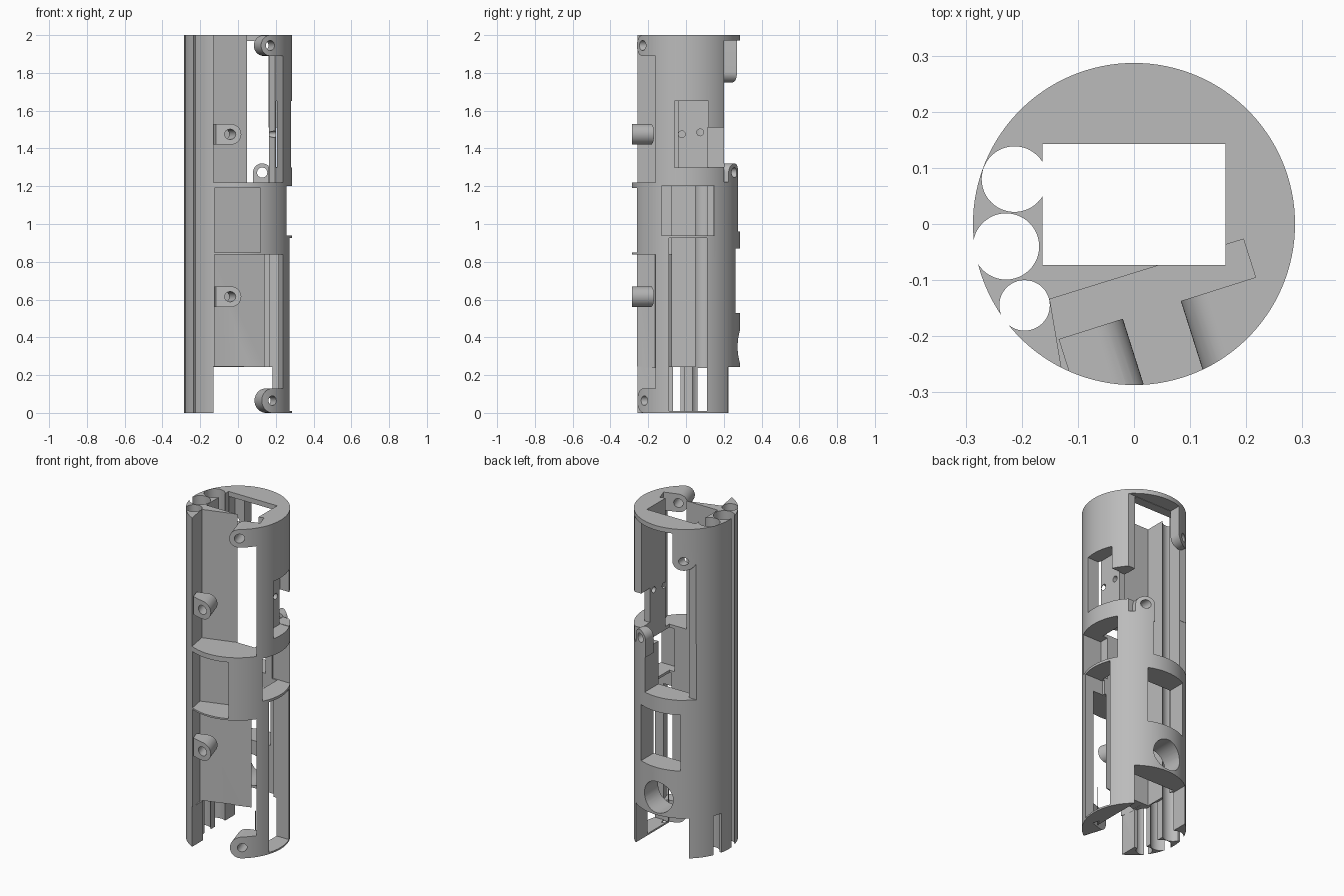
import bpy, bmesh
from math import sin, cos, pi, radians
from mathutils import Vector

R, H = 0.287, 2.0
TILT = radians(17.6)          # yaw of the front bay

cube = bpy.data.objects.get("Cube")
if cube:
    bpy.data.objects.remove(cube, do_unlink=True)

grey = bpy.data.materials.new("plain grey")
grey.use_nodes = True
COLOUR = (0.5, 0.5, 0.5, 1)
grey.diffuse_color = COLOUR
grey.node_tree.nodes["Principled BSDF"].inputs["Base Color"].default_value = COLOUR


def solid(name, ring, offset):
    """Closed prism: a ring of points swept along an offset."""
    bm = bmesh.new()
    face = bm.faces.new([bm.verts.new(p) for p in ring])
    ext = bmesh.ops.extrude_face_region(bm, geom=[face])
    verts = [v for v in ext["geom"] if isinstance(v, bmesh.types.BMVert)]
    bmesh.ops.translate(bm, verts=verts, vec=offset)
    bmesh.ops.recalc_face_normals(bm, faces=bm.faces)
    mesh = bpy.data.meshes.new(name)
    bm.to_mesh(mesh)
    bm.free()
    mesh.materials.append(grey)
    obj = bpy.data.objects.new(name, mesh)
    bpy.context.collection.objects.link(obj)
    return obj


def prism(points, z0, z1):
    return solid("cutter", [Vector((x, y, z0)) for x, y in points], Vector((0, 0, z1 - z0)))


def box(x0, x1, y0, y1, z0, z1):
    return prism([(x0, y0), (x1, y0), (x1, y1), (x0, y1)], z0, z1)


def rod(centre, radius, direction, sides=40, name="cutter"):
    direction = Vector(direction)
    turn = direction.to_track_quat('Z', 'Y')
    ring = [Vector(centre) + turn @ Vector((radius * cos(2 * pi * i / sides),
            radius * sin(2 * pi * i / sides), 0)) for i in range(sides)]
    return solid(name, ring, direction)


def combine(target, tool, operation='DIFFERENCE'):
    """Apply one boolean and drop the tool."""
    mod = target.modifiers.new("cut", 'BOOLEAN')
    mod.operation, mod.solver, mod.object = operation, 'EXACT', tool
    bpy.context.view_layer.update()
    deps = bpy.context.evaluated_depsgraph_get()
    mesh = bpy.data.meshes.new_from_object(target.evaluated_get(deps))
    target.modifiers.clear()
    target.data = mesh
    bpy.data.objects.remove(tool, do_unlink=True)


def rim_cylinder(name, z0=0.0, z1=H):
    return rod((0, 0, z0), R, (0, 0, z1 - z0), 128, name)


def lug(name, yaw, u, z, r, point, tail, depth, hole):
    """Round-ended screw tab facing outward, trimmed to the body radius."""
    t = Vector((cos(yaw), sin(yaw), 0))
    n = Vector((sin(yaw), -cos(yaw), 0))
    up = Vector((0, 0, 1))
    out = t * cos(point) + up * sin(point)
    side = up * cos(point) - t * sin(point)
    c = t * u + up * z + n * depth
    arc = [-pi / 2 + pi * i / 20 for i in range(21)]
    ring = [c + out * r * cos(a) + side * r * sin(a) for a in arc]
    ring += [c + side * r - out * tail, c - side * r - out * tail]
    obj = solid(name, ring, n * 0.3)
    combine(obj, rim_cylinder("trim", -0.1, H + 0.1), 'INTERSECT')
    combine(obj, rod(c - n * 0.1, hole, n * 0.6, 24))
    return obj


# Main tube with the battery bay and three wire channels
body = rim_cylinder("body")
LOW, HIGH = -0.1, H + 0.1
cuts = [box(-0.163, 0.163, -0.073, 0.143, LOW, HIGH)]
for x, y, r in [(-0.213, 0.08, 0.0585), (-0.228, -0.04, 0.059), (-0.195, -0.145, 0.045)]:
    cuts.append(rod((x, y, LOW), r, (0, 0, HIGH - LOW), 48))

# Front: tilted upper bay, middle window, tilted lower bay
cuts += [
    prism([(-0.15, -0.134), (0.195, -0.027), (0.286, -0.313), (0.2, -0.4), (-0.105, -0.4)], 1.22, HIGH),
    prism([(-0.141, -0.163), (0.12, -0.08), (0.12, -0.4), (-0.1, -0.4)], 0.848, 1.19),
    prism([(-0.141, -0.163), (0.204, -0.053), (0.286, -0.313), (0.2, -0.4), (-0.1, -0.4)], 0.24, 0.838),
]

# Open foot, with the first channel opened outward
cuts += [
    box(-0.177, 0.182, -0.15, 0.4, LOW, 0.242),
    prism([(-0.13, -0.1), (0.18, -0.1), (0.204, -0.053), (0.286, -0.313), (0.2, -0.4), (-0.13, -0.4)], LOW, 0.245),
    box(-0.4, -0.19, 0.06, 0.112, LOW, 0.238),
]

# Back: tall opening with a lower step, window, round port
cuts += [
    box(-0.161, 0.161, 0.1, 0.35, 1.22, 1.97),
    box(-0.3, 0.3, 0.2, 0.4, 1.222, 1.972),
    box(-0.16, 0.085, 0.11, 0.36, 0.96, 1.3),
    box(-0.31, 0.08, 0.198, 0.41, 0.962, 1.3),
    box(-0.14, 0.118, 0.12, 0.4, 0.53, 0.87),
    rod((-0.007, 0.1, 0.35), 0.095, (0, 0.3, 0)),
]

# Left side: switch recess, notch, screw holes, window, long slot
cuts += [
    box(0.2, 0.4, -0.06, 0.12, 1.3, 1.65),
    box(0.12, 0.41, 0.115, 0.23, 1.302, 1.51),
    box(0.13, 0.4, -0.13, 0.15, 0.94, 1.2),
    box(0.15, 0.42, -0.09, 0.11, 0.01, 0.925),
    rod((0.1, -0.022, 1.475), 0.018, (0.2, 0, 0), 24),
    rod((0.1, 0.075, 1.485), 0.018, (0.2, 0, 0), 24),
]
for cutter in cuts:
    combine(body, cutter)

# Screw lugs on the front and back
parts = [
    body,
    lug("front_upper_right_lug", TILT, -0.125, 1.475, 0.055, 0, 0.065, 0.155, 0.027),
    lug("front_lower_right_lug", TILT, -0.125, 0.615, 0.055, 0, 0.065, 0.155, 0.027),
    lug("front_top_left_lug", TILT, 0.093, 1.945, 0.055, pi, 0.09, 0.156, 0.027),
    lug("front_bottom_left_lug", TILT, 0.107, 0.065, 0.065, pi, 0.078, 0.156, 0.025),
    lug("back_middle_lug", pi, -0.128, 1.272, 0.049, pi / 2, 0.1, 0.2, 0.027),
    lug("back_top_lug", pi, 0.153, 1.805, 0.056, -pi / 2, 0.18, 0.199, 0.024),
]

# Smooth curved walls, crisp edges
bpy.ops.object.select_all(action='DESELECT')
for obj in parts:
    obj.select_set(True)
bpy.context.view_layer.objects.active = body
bpy.ops.object.shade_smooth_by_angle(angle=radians(25))
